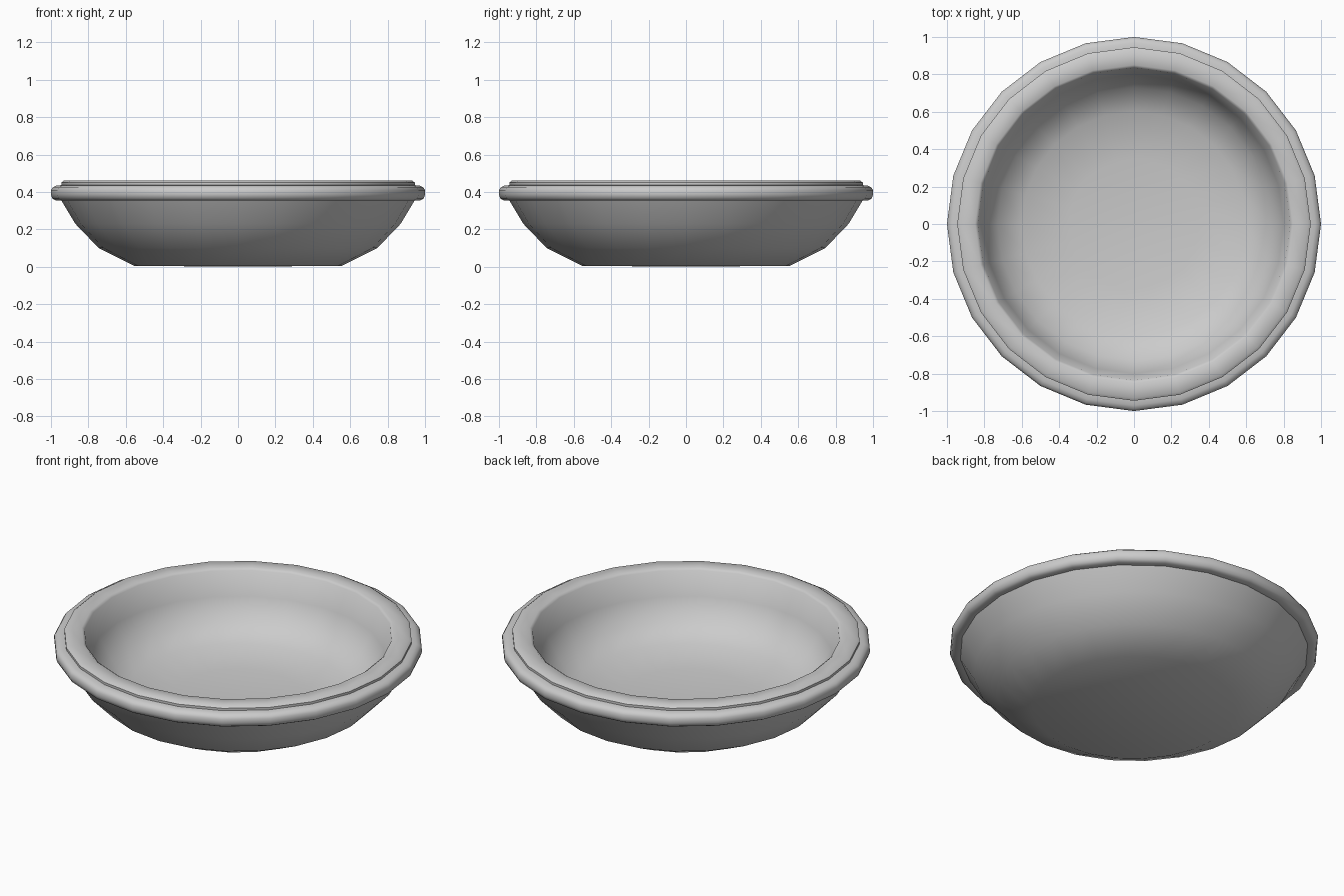
import bpy, bmesh, math

if "Cube" in bpy.data.objects:
    bpy.data.objects.remove(bpy.data.objects["Cube"])

SIDES = 24


def lathe(name, profile, closed=False):
    """Spin an (r, z) profile round z; r = 0 ends become single poles."""
    bm = bmesh.new()
    rings = []
    for r, z in profile:
        if r == 0:
            rings.append([bm.verts.new((0, 0, z))] * SIDES)
        else:
            rings.append([bm.verts.new((r * math.cos(a), r * math.sin(a), z))
                          for a in (2 * math.pi * i / SIDES for i in range(SIDES))])
    pairs = list(zip(rings, rings[1:])) + ([(rings[-1], rings[0])] if closed else [])
    for lo, hi in pairs:
        for i in range(SIDES):
            j = (i + 1) % SIDES
            bm.faces.new(list(dict.fromkeys((lo[i], lo[j], hi[j], hi[i]))))
    bmesh.ops.recalc_face_normals(bm, faces=bm.faces)
    mesh = bpy.data.meshes.new(name)
    bm.to_mesh(mesh)
    bm.free()
    obj = bpy.data.objects.new(name, mesh)
    bpy.context.collection.objects.link(obj)
    bpy.ops.object.select_all(action='DESELECT')
    obj.select_set(True)
    bpy.context.view_layer.objects.active = obj
    bpy.ops.object.shade_smooth_by_angle(angle=math.radians(50))
    return obj


# Dish: underside, outer wall, stepped rolled rim, inner wall and floor
lathe("dish", [
    (0, 0), (0.555, 0.005), (0.745, 0.10), (0.87, 0.23), (0.945, 0.355),
    (0.975, 0.355), (0.993, 0.365), (1.0, 0.385), (1.0, 0.41),
    (0.99, 0.425), (0.97, 0.434), (0.945, 0.436),
    (0.945, 0.45), (0.93, 0.461), (0.85, 0.461), (0.835, 0.45),
    (0.80, 0.31), (0.73, 0.19), (0.60, 0.12), (0.35, 0.085), (0, 0.08),
])
